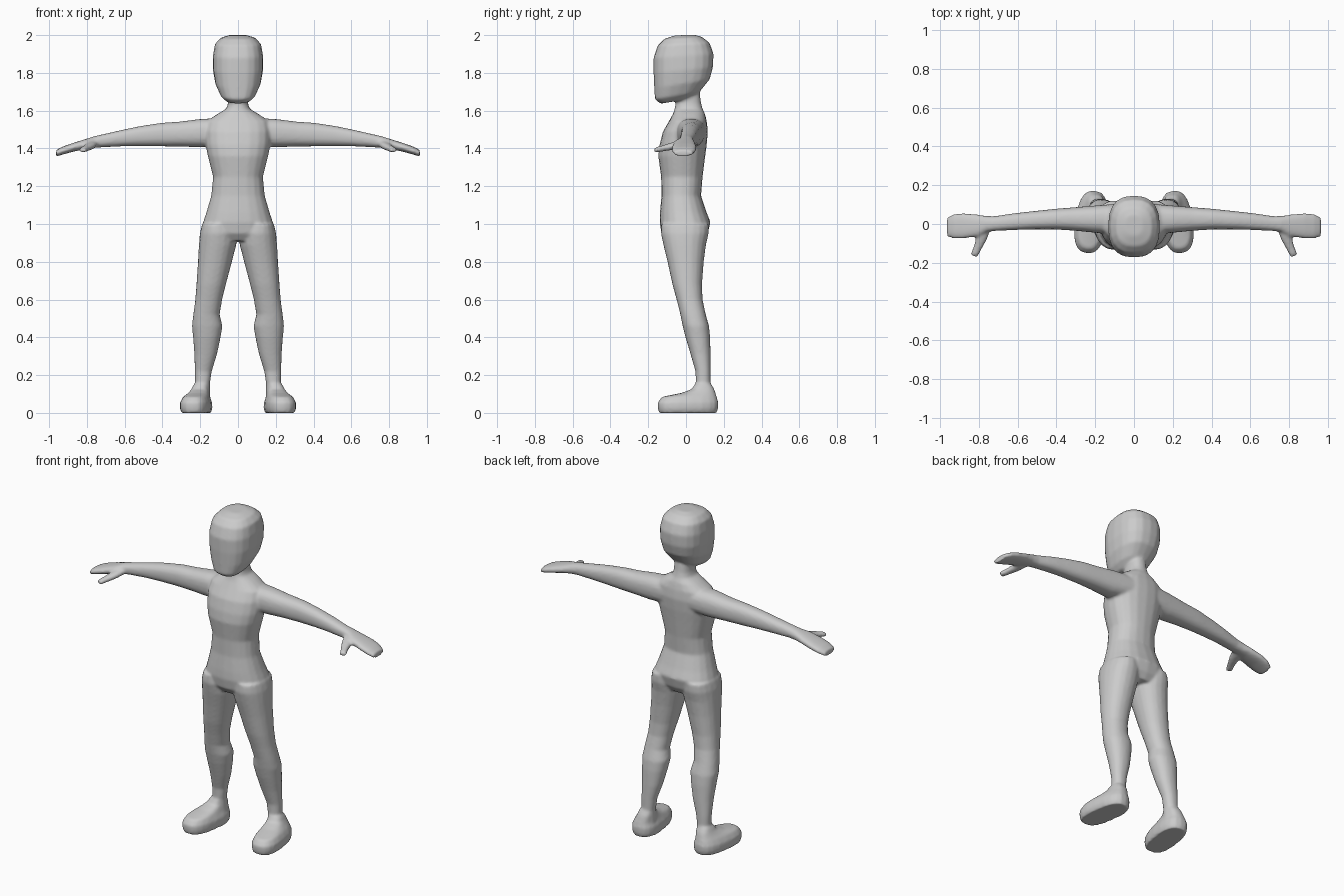
import bpy, bmesh
from math import cos, sin, pi, radians
from mathutils import Vector

SIDES = 20
bm = bmesh.new()


def loft(rings, power=2.0, mirror=False):
    """Skin closed rings given as (centre, u half-axis, v half-axis)."""
    for side in ((1, -1) if mirror else (1,)):
        loops = []
        for c, u, v in rings:
            loop = []
            for i in range(SIDES):
                a = 2 * pi * i / SIDES
                ca, sa = cos(a), sin(a)
                p = (c + u * (abs(ca) ** (2 / power) * (1 if ca >= 0 else -1))
                     + v * (abs(sa) ** (2 / power) * (1 if sa >= 0 else -1)))
                loop.append(bm.verts.new((p.x * side, p.y, p.z)))
            loops.append(loop)
        for a, b in zip(loops, loops[1:]):
            for i in range(SIDES):
                j = (i + 1) % SIDES
                bm.faces.new((a[i], a[j], b[j], b[i]))
        bm.faces.new(loops[0])
        bm.faces.new(loops[-1])


def upright(rows):
    """Rows of (x, half width, front y, front z, back y, back z)."""
    out = []
    for x, rx, yf, zf, yb, zb in rows:
        f, b = Vector((x, yf, zf)), Vector((x, yb, zb))
        out.append(((f + b) / 2, Vector((rx, 0, 0)), (b - f) / 2))
    return out


def level(rows):
    return upright([(x, rx, yf, z, yb, z) for z, x, rx, yf, yb in rows])


# Head, with the jaw tilted up towards the back
loft(upright([
    (0, .060, -.135, 1.637, .030, 1.665),
    (0, .092, -.165, 1.660, .072, 1.700),
    (0, .120, -.168, 1.720, .125, 1.765),
    (0, .133, -.172, 1.800, .143, 1.830),
    (0, .133, -.172, 1.880, .146, 1.900),
    (0, .122, -.150, 1.945, .125, 1.960),
    (0, .092, -.115, 1.980, .085, 1.990),
    (0, .045, -.060, 1.998, .045, 2.002)]), 2.5)

# Torso and neck: z, x, half width, front y, back y
loft(level([
    (.91, 0, .12, -.10, .09), (.95, 0, .185, -.13, .115),
    (1.01, 0, .185, -.14, .13), (1.06, 0, .168, -.138, .11),
    (1.15, 0, .142, -.13, .08), (1.25, 0, .132, -.132, .088),
    (1.36, 0, .160, -.147, .102), (1.42, 0, .172, -.14, .11),
    (1.49, 0, .175, -.122, .116), (1.545, 0, .165, -.09, .11),
    (1.585, 0, .105, -.068, .10), (1.61, 0, .062, -.06, .088),
    (1.64, 0, .053, -.055, .08), (1.72, 0, .05, -.055, .07)]), 2.3)

# Legs
loft(level([
    (1.0, .105, .085, -.13, .12), (.95, .105, .097, -.133, .12),
    (.89, .108, .099, -.12, .106), (.80, .122, .09, -.098, .094),
    (.68, .142, .078, -.072, .085), (.60, .155, .071, -.05, .088),
    (.52, .167, .07, -.03, .105), (.46, .163, .081, -.018, .122),
    (.40, .165, .073, -.003, .128), (.31, .171, .060, .024, .13),
    (.22, .184, .045, .05, .13), (.15, .188, .039, .052, .13),
    (.06, .19, .045, .05, .14)]), 2.2, True)

# Feet, toes turned out: z, x, y, half width, half length
turn = radians(8)
loft([(Vector((x, y, z)), Vector((cos(turn), sin(turn), 0)) * w,
       Vector((-sin(turn), cos(turn), 0)) * l)
      for z, x, y, w, l in [
          (0, .221, .01, .074, .155), (.025, .222, .01, .081, .161),
          (.055, .222, .01, .08, .162), (.085, .220, .018, .066, .146),
          (.105, .208, .065, .054, .092), (.125, .2, .09, .046, .06),
          (.15, .195, .09, .04, .045)]], 2.6, True)

# Arms and mitten hands: x, y, z, half depth, half height
loft([(Vector((x, y, z)), Vector((0, d, 0)), Vector((0, 0, h)))
      for x, y, z, d, h in [
          (.08, .025, 1.487, .08, .075), (.20, .025, 1.481, .07, .075),
          (.31, .026, 1.476, .06, .066), (.41, .025, 1.473, .053, .062),
          (.52, .019, 1.465, .047, .053), (.62, .012, 1.454, .043, .043),
          (.72, .002, 1.440, .038, .034), (.76, 0, 1.434, .041, .031),
          (.80, -.008, 1.425, .056, .027), (.88, -.009, 1.404, .066, .023),
          (.93, -.012, 1.388, .063, .021), (.963, -.015, 1.374, .049, .017)]],
     2.4, True)

# Thumbs: x, y, z, half width, half height
loft([(Vector((x, y, z)), Vector((w, .35 * w, 0)), Vector((0, 0, h)))
      for x, y, z, w, h in [
          (.775, -.02, 1.425, .035, .022), (.785, -.07, 1.413, .028, .02),
          (.802, -.115, 1.402, .021, .017), (.825, -.165, 1.391, .018, .014)]],
     2.2, True)

# Fuse the parts into one smooth skin
bmesh.ops.recalc_face_normals(bm, faces=bm.faces)
mesh = bpy.data.meshes.new("body")
bm.to_mesh(mesh)
bm.free()
body = bpy.data.objects.new("body", mesh)
bpy.context.collection.objects.link(body)
bpy.context.view_layer.objects.active = body
body.select_set(True)
fuse = body.modifiers.new("fuse", 'REMESH')
fuse.mode = 'VOXEL'
fuse.voxel_size = .008
fuse.use_smooth_shade = True
soft = body.modifiers.new("soften", 'SMOOTH')
soft.factor = .5
soft.iterations = 6
for name in ("fuse", "soften"):
    bpy.ops.object.modifier_apply(modifier=name)
bpy.ops.object.shade_smooth()
